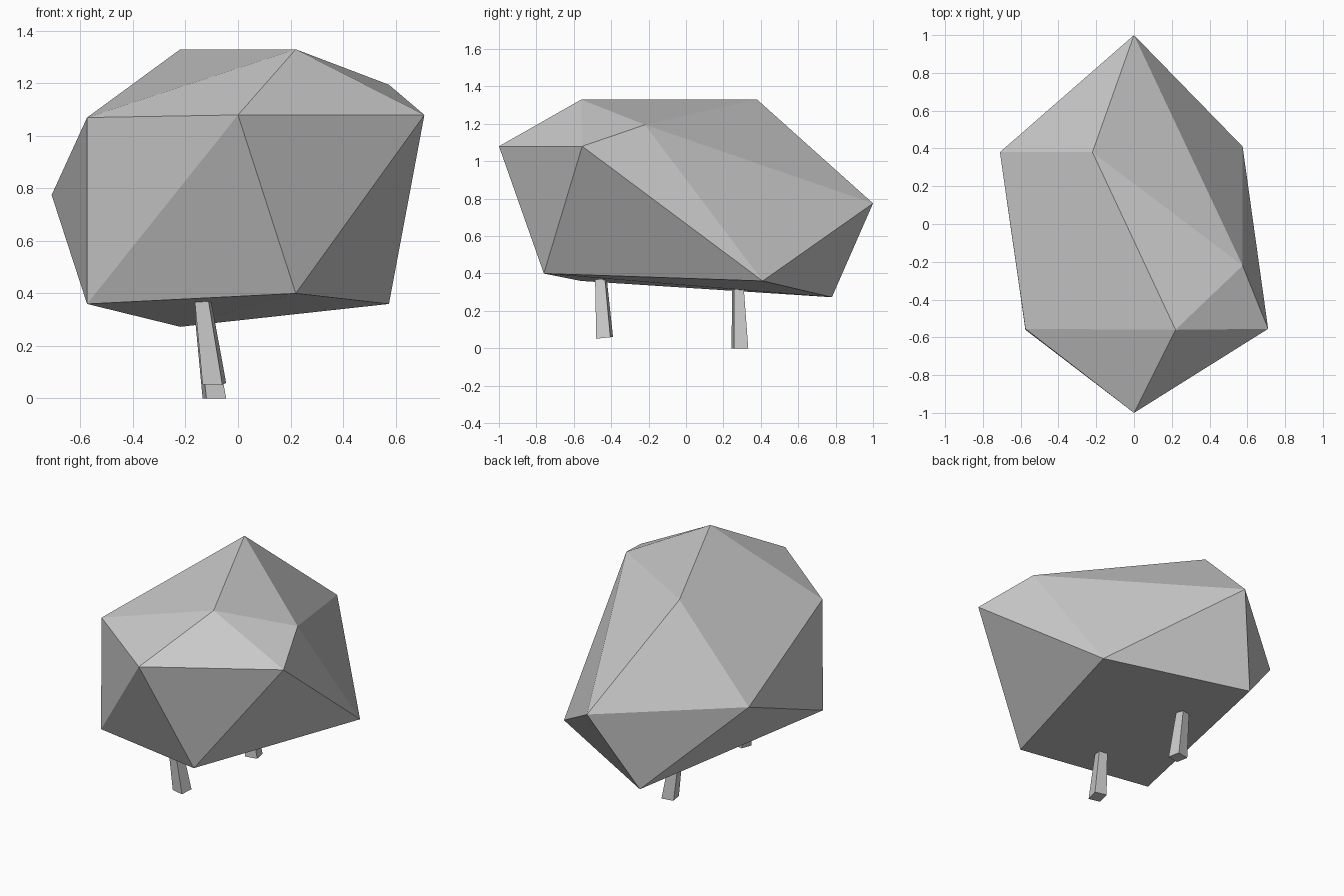
import bpy, math

if "Cube" in bpy.data.objects:
    bpy.data.objects.remove(bpy.data.objects["Cube"])


def add_mesh(name, verts, faces):
    mesh = bpy.data.meshes.new(name)
    mesh.from_pydata(verts, [], faces)
    mesh.update()
    obj = bpy.data.objects.new(name, mesh)
    bpy.context.collection.objects.link(obj)
    return obj


# Faceted body: an irregular icosahedron (apex, two rings of five, base point)
apex = (0.22, -0.56, 1.33)
upper = [(-0.22, 0.38, 1.33), (0.575, -0.22, 1.195), (0.71, -0.555, 1.08),
         (0, -1, 1.08), (-0.575, -0.555, 1.07)]
lower = [(0, 1, 0.775), (0.575, 0.41, 0.36), (0.22, -0.76, 0.40),
         (-0.575, -0.56, 0.36), (-0.71, 0.38, 0.775)]
base = (-0.22, 0.78, 0.273)
faces = []
for i in range(5):
    u, un = 1 + i, 1 + (i + 1) % 5
    w, wn = 6 + i, 6 + (i + 1) % 5
    faces += [(0, un, u), (u, un, w), (un, wn, w), (w, wn, 11)]
add_mesh("body", [apex, *upper, *lower, base], faces)


# Tapered, slightly leaning square legs
def square(center, side, degrees, tilt=0):
    cx, cy, cz = center
    pts = []
    for k in range(4):
        a = math.radians(degrees + 45 + 90 * k)
        dx, dy = (side / math.sqrt(2) * f(a) for f in (math.cos, math.sin))
        pts.append((cx + dx, cy + dy, cz + tilt * dy))
    return pts


def leg(name, foot, top, degrees, tilt=0):
    verts = square(foot, 0.0765, degrees, tilt) + square(top, 0.053, degrees)
    sides = [(k, (k + 1) % 4, 4 + (k + 1) % 4, 4 + k) for k in range(4)]
    add_mesh(name, verts, [(3, 2, 1, 0), (4, 5, 6, 7)] + sides)


leg("front_leg", (-0.09, -0.435, 0.056), (-0.134, -0.455, 0.375), -11, 0.1)
leg("back_leg", (-0.09, 0.288, 0), (-0.134, 0.278, 0.32), 11)
